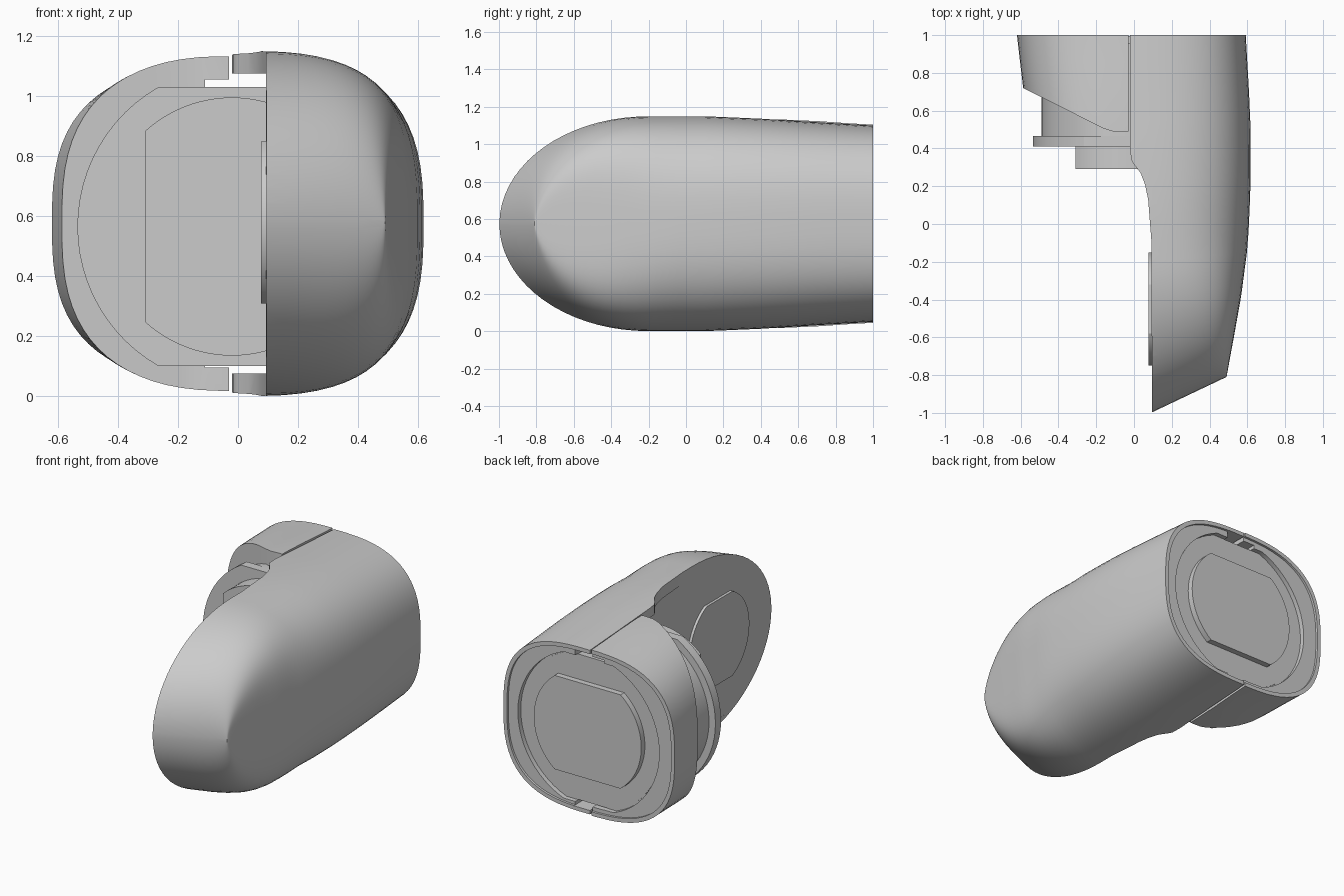
import bpy, bmesh
from math import sin, cos, asin, pi, radians

if "Cube" in bpy.data.objects:
    bpy.data.objects.remove(bpy.data.objects["Cube"])

ZC = 0.575  # height of the long axis


def lerp(table, v):
    for (a, p), (b, q) in zip(table, table[1:]):
        if v <= b:
            t = max(0.0, (v - a) / (b - a))
            return p + (q - p) * t
    return table[-1][1]


def make(name, bm):
    bmesh.ops.recalc_face_normals(bm, faces=bm.faces)
    me = bpy.data.meshes.new(name)
    bm.to_mesh(me)
    bm.free()
    ob = bpy.data.objects.new(name, me)
    bpy.context.collection.objects.link(ob)
    return ob


def skin(name, rings):
    bm = bmesh.new()
    vr = [[bm.verts.new(p) for p in r] for r in rings]
    n = len(vr[0])
    for a, b in zip(vr, vr[1:]):
        for i in range(n):
            bm.faces.new((a[i], a[(i + 1) % n], b[(i + 1) % n], b[i]))
    bm.faces.new(vr[0])
    bm.faces.new(vr[-1])
    return make(name, bm)


def section(y, w, h, n=2.8, shear=0.0, count=72):
    """Superellipse ring across the long axis, slanted by shear."""
    pts = []
    for i in range(count):
        a = 2 * pi * (i + 0.5) / count
        c, s = cos(a), sin(a)
        x = w * abs(c) ** (2 / n) * (1 if c > 0 else -1)
        z = h * abs(s) ** (2 / n) * (1 if s > 0 else -1)
        pts.append((x, y + shear * (x - 0.09), ZC + z))
    return pts


def rim(w, h):
    """Thin wall edge with a slightly sunk end plate."""
    return [section(1.0, w, h), section(1.0, w - .025, h - .025),
            section(0.985, w - .025, h - .025)]


def prism(name, pts, axis, lo, hi):
    place = {'x': lambda u, v, d: (d, u, v),
             'y': lambda u, v, d: (u, d, v),
             'z': lambda u, v, d: (u, v, d)}[axis]
    return skin(name, [[place(u, v, d) for u, v in pts] for d in (lo, hi)])


def flat_disc(r, c, upright=False, cu=0.0, cv=ZC, n=24):
    """Circle with two opposite sides cut flat at distance c."""
    a = asin(c / r)
    arc = [-a + 2 * a * i / n for i in range(n + 1)]
    pts = [(r * cos(t), r * sin(t)) for t in arc]
    pts += [(-x, -y) for x, y in pts]
    if upright:
        pts = [(-y, x) for x, y in pts]
    return [(cu + x, cv + y) for x, y in pts]


def boolean(ob, cutter, op):
    m = ob.modifiers.new("cut", 'BOOLEAN')
    m.operation, m.object, m.solver = op, cutter, 'EXACT'
    bpy.context.view_layer.update()
    dg = bpy.context.evaluated_depsgraph_get()
    me = bpy.data.meshes.new_from_object(ob.evaluated_get(dg))
    ob.modifiers.clear()
    ob.data = me
    bpy.data.objects.remove(cutter)


def box(u0, u1, v0, v1):
    return [(u0, v0), (u1, v0), (u1, v1), (u0, v1)]


# Long body half: rounded slanted nose lofted to a rounded-square end
width = [(-1, .49), (-.75, .53), (-.5, .567), (-.2, .598), (0, .61),
         (.3, .62), (.6, .615), (1, .592)]
height = [(-.2, .575), (.1, .575), (.4, .562), (.7, .543), (1, .525)]
rings = []
for i in range(19):
    th = radians(88.5 * (1 - i / 18))
    y = -.2 - .8 * sin(th)
    k = max(0.0, -y)
    rings.append(section(y, lerp(width, y), ZC * cos(th), 2.8 + 3.5 * k * k, .475 * k))
for y in (-.05, .1, .25, .4, .55, .7, .85):
    k = max(0.0, -y)
    rings.append(section(y, lerp(width, y), lerp(height, y), 2.8, .475 * k))
body = skin("long_body_half", rings + rim(.592, .525))
inner_edge = [(.095, -1.2), (.093, -.1), (.085, 0), (.075, .13), (.058, .21), (.035, .27),
              (0, .315), (-.015, .34), (-.02, .4), (-.02, 1.1), (.8, 1.1), (.8, -1.2)]
boolean(body, prism("cutter", inner_edge, 'z', -.2, 1.4), 'INTERSECT')
boolean(body, prism("cutter", box(-.3, .094, ZC - .5, ZC + .5), 'y', -1.3, 1.2), 'DIFFERENCE')

# Short body half with slanted front
rings = [section(y, w, h) for y, w, h in
         ((.4, .55, .56), (.55, .565, .556), (.72, .587, .548), (.86, .604, .538))]
short = skin("short_body_half", rings + rim(.62, .53))
outline = [(-.03, .49), (-.11, .49), (-.16, .505), (-.587, .72), (-.8, .83), (-.8, 1.1), (-.03, 1.1)]
boolean(short, prism("cutter", outline, 'z', -.2, 1.4), 'INTERSECT')
boolean(short, prism("cutter", box(-.11, .2, ZC - .48, ZC + .48), 'y', .3, 1.2), 'DIFFERENCE')

# Round recess in the end plates
for ob in (body, short):
    boolean(ob, prism("cutter", flat_disc(.5, .468, cv=.565), 'y', .955, 1.2), 'DIFFERENCE')

# Inner barrel, flange and keyed discs
barrel = prism("barrel", flat_disc(.49, .465, cv=.565), 'y', .465, .958)
flange = prism("barrel_flange", flat_disc(.535, .465, cv=.565), 'y', .41, .467)
front_key = prism("front_key_disc", flat_disc(.43, .29, True, -.02, .565), 'y', .29, .412)
back_key = prism("back_key_disc", flat_disc(.38, .3, cv=.57), 'y', .9, .995)

# Raised pad on the inner flat face
pad = prism("inner_pad", flat_disc(.3, .27, cu=-.45, cv=.578), 'x', .077, .12)

# Smooth surfaces, crisp edges
bpy.ops.object.select_all(action='DESELECT')
for ob in (body, short, barrel, flange, front_key, back_key, pad):
    ob.select_set(True)
bpy.context.view_layer.objects.active = body
bpy.ops.object.shade_smooth_by_angle(angle=radians(28))
